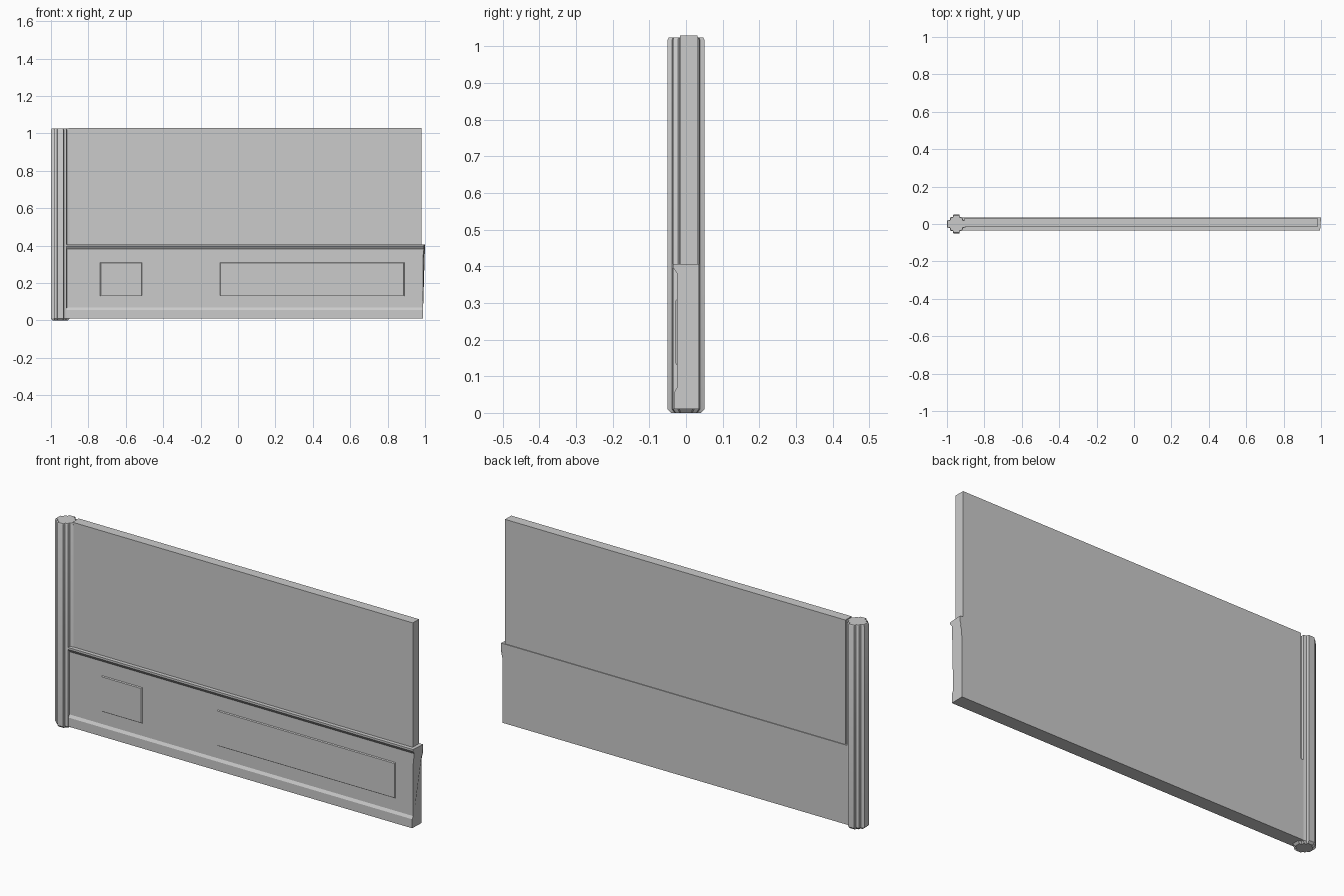
import bpy, bmesh, math

if "Cube" in bpy.data.objects:
    bpy.data.objects.remove(bpy.data.objects["Cube"])


def loft(name, rings, smooth=None):
    """Skin a list of equal-length closed rings and cap both ends."""
    bm = bmesh.new()
    rows = [[bm.verts.new(p) for p in ring] for ring in rings]
    n = len(rows[0])
    for a, b in zip(rows, rows[1:]):
        for i in range(n):
            j = (i + 1) % n
            bm.faces.new((a[i], a[j], b[j], b[i]))
    bm.faces.new(rows[0])
    bm.faces.new(rows[-1])
    bmesh.ops.recalc_face_normals(bm, faces=bm.faces)
    mesh = bpy.data.meshes.new(name)
    bm.to_mesh(mesh)
    bm.free()
    ob = bpy.data.objects.new(name, mesh)
    bpy.context.collection.objects.link(ob)
    if smooth:
        bpy.ops.object.select_all(action='DESELECT')
        ob.select_set(True)
        bpy.context.view_layer.objects.active = ob
        bpy.ops.object.shade_smooth_by_angle(angle=math.radians(smooth))
    return ob


def rect_xz(x0, x1, z0, z1, y):
    return [(x0, y, z0), (x1, y, z0), (x1, y, z1), (x0, y, z1)]


# Post: stepped cross-shaped section with slightly tapered ends
quarter = [(0.05, 0.018), (0.035, 0.022), (0.033, 0.035), (0.019, 0.038), (0.016, 0.05)]
section = (quarter
           + [(-x, y) for x, y in reversed(quarter)]
           + [(-x, -y) for x, y in quarter]
           + [(x, -y) for x, y in reversed(quarter)])
levels = [(0.0, 0.8), (0.01, 1.0), (1.018, 1.0), (1.025, 0.93)]
loft("post", [[(-0.95 + x * s, y * s, z) for x, y in section] for z, s in levels], 30)

# Upper wall slab
loft("upper_wall", [rect_xz(-0.905, 0.98, 0.39, 1.03, y) for y in (-0.017, 0.032)])

# Lower wall: skirting at the bottom, flared ledge at the top (y, z, right end x)
profile = [(0.036, 0.01, 0.99), (-0.033, 0.01, 0.988), (-0.033, 0.055, 0.988),
           (-0.025, 0.068, 0.988), (-0.025, 0.33, 0.988), (-0.025, 0.382, 0.994),
           (-0.036, 0.397, 0.995), (-0.036, 0.407, 0.995),
           (0.036, 0.407, 1.0), (0.036, 0.365, 0.999), (0.036, 0.33, 0.991)]
loft("lower_wall", [[(-0.916, y, z) for y, z, _ in profile],
                    [(x, y, z) for y, z, x in profile]])

# Shallow raised plates on the front of the lower wall
for name, x0, x1 in (("small_plate", -0.737, -0.512), ("long_plate", -0.097, 0.89)):
    loft(name, [rect_xz(x0, x1, 0.13, 0.31, -0.02),
                rect_xz(x0, x1, 0.13, 0.31, -0.025),
                rect_xz(x0 + 0.004, x1 - 0.004, 0.136, 0.306, -0.029)], 30)
